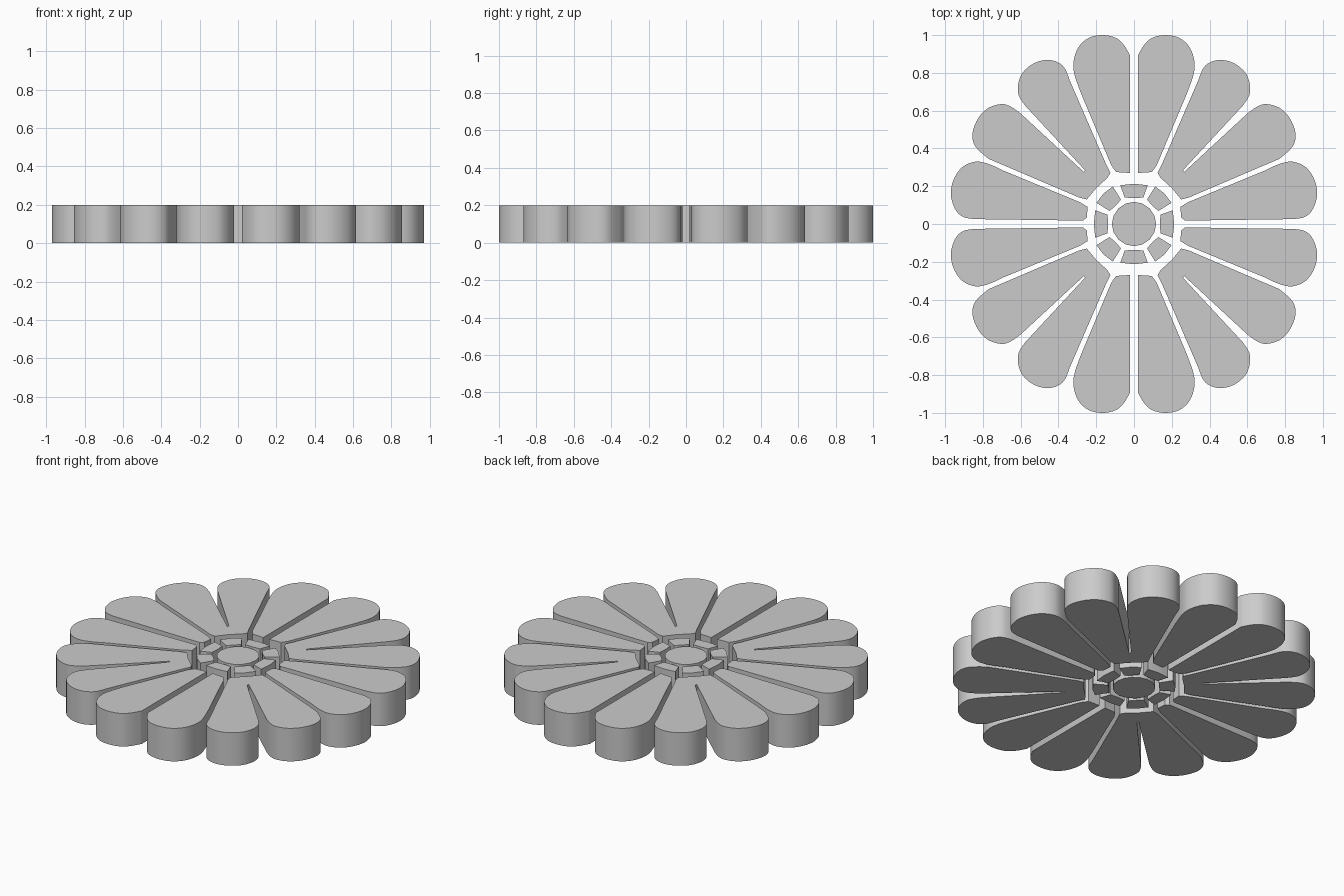
import bpy, bmesh, math
from mathutils import Vector

if "Cube" in bpy.data.objects:
    bpy.data.objects.remove(bpy.data.objects["Cube"])

HEIGHT = 0.2


def smooth_tip(pts, steps=4):
    """Catmull-Rom curve through the tip points."""
    p = [Vector(q) for q in pts]
    p = [p[0]] + p + [p[-1]]
    out = []
    for i in range(1, len(p) - 2):
        a, b, c, d = p[i - 1:i + 3]
        for s in range(steps):
            t = s / steps
            out.append(0.5 * (2 * b + (c - a) * t + (2 * a - 5 * b + 4 * c - d) * t**2
                              + (3 * b - a - 3 * c + d) * t**3))
    return [tuple(v) for v in out] + [tuple(p[-1])]


def extrude(name, outline):
    bm = bmesh.new()
    base = bm.faces.new([bm.verts.new((x, y, 0)) for x, y in outline])
    top = bmesh.ops.extrude_face_region(bm, geom=[base])["geom"]
    bmesh.ops.translate(bm, vec=(0, 0, HEIGHT),
                        verts=[v for v in top if isinstance(v, bmesh.types.BMVert)])
    bmesh.ops.recalc_face_normals(bm, faces=bm.faces)
    mesh = bpy.data.meshes.new(name)
    bm.to_mesh(mesh)
    bm.free()
    ob = bpy.data.objects.new(name, mesh)
    bpy.context.collection.objects.link(ob)
    bpy.ops.object.select_all(action="DESELECT")
    ob.select_set(True)
    bpy.context.view_layer.objects.active = ob
    bpy.ops.object.shade_smooth_by_angle(angle=math.radians(30))


# Outlines for one quarter of the flower: two single petals and a joined pair
upright = [(0.02, 0.27)] + smooth_tip([
    (0.02, 0.89), (0.055, 0.95), (0.10, 0.987), (0.17, 1.0), (0.24, 0.985), (0.295, 0.935),
    (0.32, 0.86), (0.315, 0.79), (0.28, 0.69)]) + [(0.12, 0.31), (0.095, 0.275)]
pair = [(0.14, 0.245), (0.125, 0.27), (0.145, 0.31)] + smooth_tip([
    (0.34, 0.76), (0.37, 0.83), (0.42, 0.863), (0.48, 0.867), (0.54, 0.845), (0.59, 0.80),
    (0.613, 0.74), (0.61, 0.68), (0.575, 0.625)]) + [(0.26, 0.285), (0.265, 0.275)] + smooth_tip([
    (0.60, 0.585), (0.65, 0.62), (0.70, 0.635), (0.77, 0.615), (0.825, 0.56),
    (0.855, 0.48), (0.84, 0.41), (0.77, 0.345)]) + [(0.29, 0.14), (0.25, 0.13), (0.20, 0.19)]
sideways = [(0.245, 0.09), (0.285, 0.115)] + smooth_tip([
    (0.69, 0.282), (0.77, 0.318), (0.84, 0.33), (0.91, 0.30), (0.955, 0.235),
    (0.97, 0.16), (0.95, 0.085), (0.91, 0.04), (0.85, 0.026)]) + [(0.27, 0.018), (0.25, 0.035)]

for sx in (1, -1):
    for sy in (1, -1):
        tag = ("right" if sx > 0 else "left") + ("_back" if sy > 0 else "_front")
        for name, outline in (("upright_petal_", upright), ("joined_petals_", pair),
                              ("sideways_petal_", sideways)):
            extrude(name + tag, [(x * sx, y * sy) for x, y in outline])

# Centre button
extrude("centre_button", [(0.117 * math.cos(math.tau * i / 16), 0.117 * math.sin(math.tau * i / 16))
                          for i in range(16)])

# Ring of eight wedge pieces around the button
wedge = [(0.14, 0.05), (0.137, 0), (0.14, -0.05), (0.205, -0.072), (0.213, 0), (0.205, 0.072)]
for k in range(8):
    c, s = math.cos(k * math.pi / 4), math.sin(k * math.pi / 4)
    # The diagonal pieces are a little longer
    w = [(x * c - y * s, x * s + y * c) for x, y in wedge]
    if k % 2:
        w = [(x * c - y * s * 0.85, x * s + y * c * 0.85) for x, y in
             ((x + (0.015 if x > 0.2 else 0), y) for x, y in wedge)]
    extrude(f"ring_piece_{k + 1}", w)
